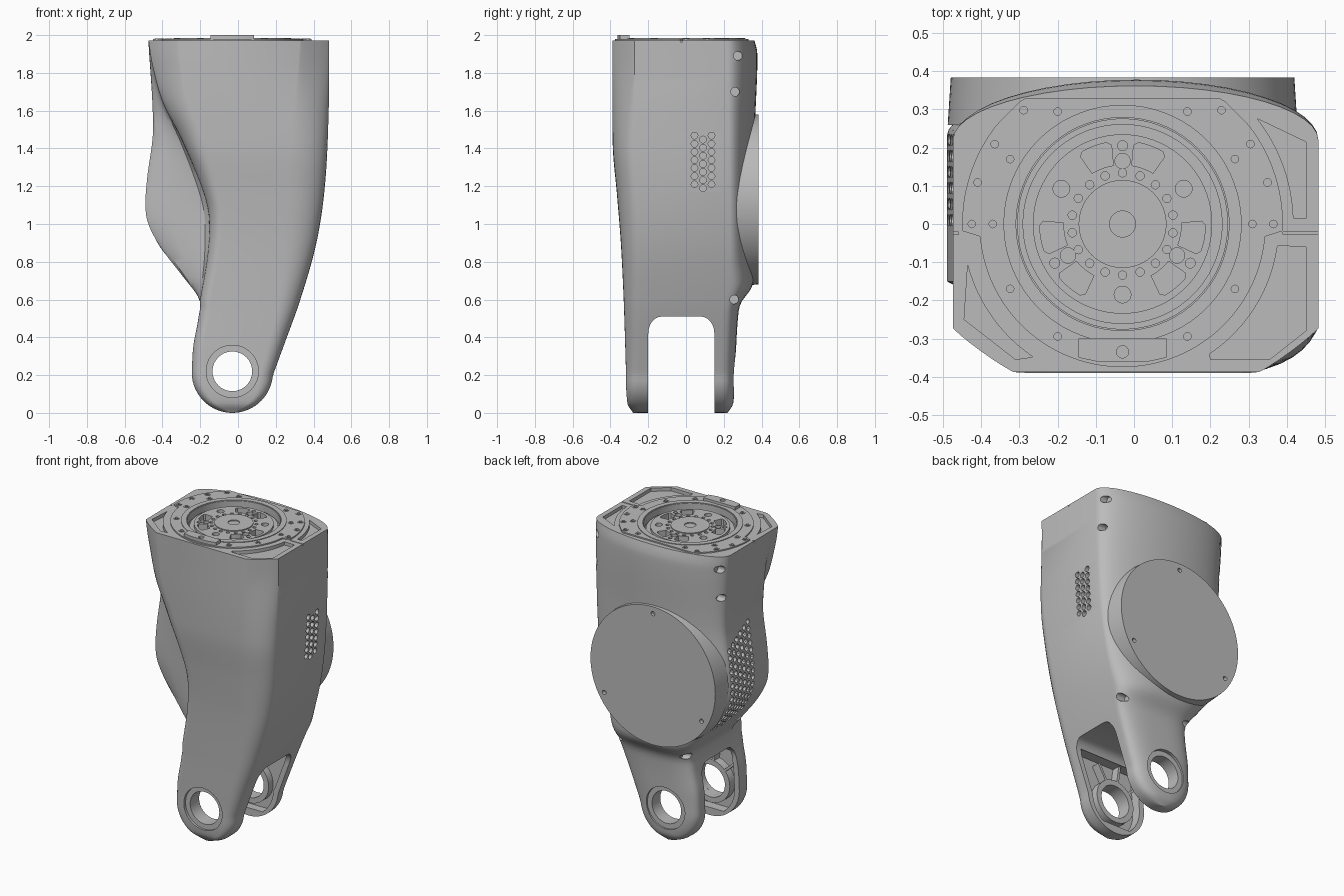
import bpy, bmesh, math
from math import sin, cos, radians
from mathutils import Vector, Matrix

if "Cube" in bpy.data.objects:
    bpy.data.objects.remove(bpy.data.objects["Cube"])

grey = bpy.data.materials.new("plain grey")
grey.use_nodes = True
grey.diffuse_color = (0.5, 0.5, 0.5, 1)
grey.node_tree.nodes["Principled BSDF"].inputs["Base Color"].default_value = (0.5, 0.5, 0.5, 1)

MID = -0.03          # shared x centre of the joint, cover and flange
PIN = 0.22           # height of the fork pin
DISC = 1.13          # height of the round back cover
TOP = 1.972          # height of the top face


def place(axis, u, v, w):
    return {"x": (w, u, v), "y": (u, w, v), "z": (u, v, w)}[axis]


def finish(name, bm):
    bmesh.ops.recalc_face_normals(bm, faces=bm.faces)
    mesh = bpy.data.meshes.new(name)
    bm.to_mesh(mesh)
    bm.free()
    mesh.materials.append(grey)
    obj = bpy.data.objects.new(name, mesh)
    bpy.context.collection.objects.link(obj)
    return obj


def cut(target, bm):
    cutter = finish("cutter", bm)
    cutter.hide_render = True
    mod = target.modifiers.new("cut", "BOOLEAN")
    mod.operation, mod.solver, mod.object = "DIFFERENCE", "EXACT", cutter
    bpy.context.view_layer.objects.active = target
    bpy.ops.object.modifier_apply(modifier=mod.name)
    bpy.data.objects.remove(cutter)


def prism(bm, pts, axis, lo, hi):
    a, b = [[bm.verts.new(place(axis, u, v, w)) for u, v in pts] for w in (lo, hi)]
    bm.faces.new(a)
    bm.faces.new(b)
    for i in range(len(a)):
        bm.faces.new((a[i - 1], a[i], b[i], b[i - 1]))


def cyl(bm, p, q, r, r2=None, n=20):
    p, q = Vector(p), Vector(q)
    m = Matrix.Translation((p + q) / 2) @ (q - p).to_track_quat("Z", "Y").to_matrix().to_4x4()
    bmesh.ops.create_cone(bm, cap_ends=True, segments=n, radius1=r, radius2=r2 or r,
                          depth=(q - p).length, matrix=m)


def tube(bm, centre, axis, lo, hi, inner, outer, n=72):
    # outer may be a radius or a rule giving the radius at an angle
    loops = []
    for i in range(n):
        t = math.tau * i / n
        big = outer(t) if callable(outer) else outer
        loops.append([bm.verts.new(place(axis, centre[0] + r * cos(t), centre[1] + r * sin(t), w))
                      for r, w in ((inner, lo), (big, lo), (big, hi), (inner, hi))])
    for i in range(n):
        for k in range(4):
            bm.faces.new((loops[i - 1][k - 1], loops[i - 1][k], loops[i][k], loops[i][k - 1]))


def polar(r, deg):
    return MID + r * cos(radians(deg)), r * sin(radians(deg))


def arc(r, start, end, n=12):
    return [polar(r, start + (end - start) * i / n) for i in range(n + 1)]


def curve(*keys):
    # smooth value along height
    def slope(i):
        a, b = keys[max(i - 1, 0)], keys[min(i + 1, len(keys) - 1)]
        return (b[1] - a[1]) / (b[0] - a[0])

    def at(z):
        z = min(max(z, keys[0][0]), keys[-1][0])
        i = max(k for k in range(len(keys) - 1) if keys[k][0] <= z)
        (za, a), (zb, b) = keys[i], keys[i + 1]
        h = zb - za
        t = (z - za) / h
        return (a + (b - a) * t * t * (3 - 2 * t)
                + h * t * (1 - t) * ((1 - t) * slope(i) - t * slope(i + 1)))
    return at


# Housing outline curves along height
right = curve((.2, .185), (.35, .24), (.6, .33), (.9, .415), (1.2, .46), (1.6, .48), (1.98, .483))
bulge = curve((.2, -.245), (.35, -.237), (.5, -.21), (.6, -.205), (.72, -.29), (.87, -.405),
              (1, -.475), (1.1, -.49), (1.25, -.48), (1.5, -.45), (1.98, -.475))
left = curve((.2, -.245), (.35, -.237), (.6, -.2), (.85, -.16), (1.05, -.155), (1.2, -.195),
             (1.45, -.3), (1.65, -.4), (1.85, -.455), (1.98, -.475))
front = curve((0, -.28), (.05, -.31), (.3, -.32), (.6, -.33), (.9, -.345), (1.15, -.365),
              (1.42, -.388), (1.98, -.388))
back = curve((0, .22), (.05, .25), (.3, .263), (.5, .275), (.58, .29), (.67, .35), (.8, .36),
             (1.5, .365), (1.9, .378), (1.98, .36))
shoulder = curve((0, .17), (.5, .19), (.7, .23), (1.98, .22))
back_power = curve((0, 3), (.5, 3), (.8, 2), (1.98, 2))
corner_power = curve((0, 2), (1.3, 2), (1.8, 1.2), (1.98, 1.1))
right_corner = curve((0, .05), (.5, .1), (1.2, .2), (1.98, .155))
left_corner = curve((0, .05), (1, .07), (1.5, .12), (1.98, .16))
corner_depth = curve((0, .05), (.5, .09), (1.2, .12), (1.98, .115))


def super_point(t, p):
    return [math.copysign(abs(f) ** (2 / p), f) for f in (cos(t), sin(t))]


def section(z, xb, xl, xr):
    yf, yb, ys, p = front(z), back(z), shoulder(z), corner_power(z)
    xl = max(xl, xb)
    rl, rr = min(left_corner(z), .35 * (xr - xl)), min(right_corner(z), .35 * (xr - xl))
    dl, dr = min(corner_depth(z), -.26 - yf), corner_depth(z)
    pts = []
    for i in range(9):      # front left corner
        c, s = super_point(math.pi / 2 * i / 8, p)
        pts.append((xl + rl * (1 - c), yf + dl * (1 - s)))
    for i in range(9):      # front right corner
        c, s = super_point(math.pi / 2 * (1 - i / 8), p)
        pts.append((xr - rr * (1 - c), yf + dr * (1 - s)))
    for i in range(25):     # rounded back
        c, s = super_point(math.pi * i / 24, back_power(z))
        pts.append(((xr + xb) / 2 + (xr - xb) / 2 * c, ys + (yb - ys) * s))
    # side pad stepping forward into the slimmer front
    for f, y in ((0, -.15), (.1, -.168), (.4, -.185), (.75, -.2), (.93, -.217), (1, -.245)):
        pts.append((xb + (xl - xb) * f, y))
    pts.reverse()
    return pts[::-1]


# Main housing loft, rounded at the foot
bm = bmesh.new()
rings = []
for i in range(14):
    a = radians(3 + 87 * i / 14)
    z, w = .215 * (1 - cos(a)), .215 * sin(a)
    rings.append((z, section(z, MID - w, MID - w, MID + w)))
for i in range(71):
    z = .215 + (TOP - .215) * i / 70
    rings.append((z, section(z, bulge(z), left(z), right(z))))
loops = [[bm.verts.new((x, y, z)) for x, y in pts] for z, pts in rings]
bm.faces.new(loops[0])
bm.faces.new(loops[-1])
for a, b in zip(loops, loops[1:]):
    for i in range(len(a)):
        bm.faces.new((a[i - 1], a[i], b[i], b[i - 1]))
housing = finish("housing", bm)

# Fork slot with a rounded roof
bm = bmesh.new()
roof = [(-.025 + sx * (.105 + .07 * cos(t)), .42 + .09 * sin(t))
        for sx, order in ((1, range(7)), (-1, range(6, -1, -1)))
        for t in [radians(15 * k) for k in order]]
prism(bm, [(.15, -.1)] + roof + [(-.2, -.1)], "x", -1, 1)
cut(housing, bm)

# Hollow inner faces of both fork legs
heights = [.05 + .42 * i / 16 for i in range(17)]


def inset(z, side):
    if z < .215:
        return MID + side * max(math.sqrt(.215 ** 2 - (.215 - z) ** 2) - .035, .05)
    return right(z) - .035 if side > 0 else left(z) + .035


outline = [(inset(z, 1), z) for z in heights] + [(inset(z, -1), z) for z in reversed(heights)]
bm = bmesh.new()
prism(bm, outline, "y", -.262, -.19)
prism(bm, outline, "y", .14, .205)
cut(housing, bm)

# Pin bore and its outer counterbores
bm = bmesh.new()
cyl(bm, (MID, -1, PIN), (MID, 1, PIN), .105, n=64)
cut(housing, bm)
bm = bmesh.new()
cyl(bm, (MID, -1, PIN), (MID, -.3, PIN), .138, n=64)
cyl(bm, (MID, 1, PIN), (MID, .243, PIN), .138, n=64)
cut(housing, bm)

# Vent grids on both sides and countersunk screws on the shoulders
bm = bmesh.new()
for col in range(3):
    for row in range(7):
        y, z = .045 + .045 * col, 1.21 + .043 * row - (.021 if col == 1 else 0)
        cyl(bm, (right(z) - .04, y, z), (.6, y, z), .018, n=12)
for col in range(6):
    for row in range(18):
        y, z = .01 + .042 * col, .75 + .044 * row + .022 * (col % 2)
        if .85 - .3 * y < z < 1.46 - .4 * y:
            cyl(bm, (bulge(z) + .04, y, z), (-.6, y, z), .016, n=12)
for z, y in ((1.89, .275), (1.7, .26), (.6, .255)):
    cyl(bm, (right(z) - .06, y, z), (.7, y, z), .023)
    cyl(bm, (bulge(z) + .06, y, z), (-.7, y, z), .023)
cut(housing, bm)

# Top recess, corner pockets and seams
bm = bmesh.new()
cyl(bm, (MID, 0, 1.9), (MID, 0, 2.1), .28, n=72)
prism(bm, arc(.41, -8, -56) + [(.2, -.355), (.355, -.355), (.45, -.28), (.45, -.06)], "z", 1.95, 2.1)
prism(bm, arc(.42, -165, -124) + [(-.31, -.355), (-.445, -.25)], "z", 1.95, 2.1)
prism(bm, arc(.448, 2, 38) + [(.45, .215), (.45, .015)], "z", 1.95, 2.1)
for a, b in ((.39, .6), (-.6, -.46)):
    prism(bm, [(a, -.027), (b, -.027), (b, -.021), (a, -.021)], "z", 1.96, 2.1)
cut(housing, bm)

# Bearing bosses and ribs inside the legs
for side, lo, hi in (("front", -.265, -.208), ("back", .158, .208)):
    bm = bmesh.new()
    tube(bm, (MID, PIN), "y", lo, hi, .105, .14)
    finish(side + "_bearing_boss", bm)
    bm = bmesh.new()
    for deg in (60, 98, 138):
        d = Vector((cos(radians(deg)), sin(radians(deg))))
        n = Vector((-d.y, d.x)) * .008
        o = Vector((MID, PIN))
        a, b = o + d * .135, o + d * .25
        prism(bm, [a + n, a - n, b - n, b + n], "y", lo, hi)
    finish(side + "_leg_ribs", bm)

# Round back cover with three screw holes
bm = bmesh.new()
cyl(bm, (MID, .26, DISC), (MID, .384, DISC), .458, .45, n=96)
cover = finish("back_cover", bm)
bm = bmesh.new()
for deg in (90, 210, 330):
    x, z = polar(.405, deg)
    cyl(bm, (x, .36, DISC + z), (x, .5, DISC + z), .014)
cut(cover, bm)


# Top flange: clipped octagon at the back, round at the front
def flange_radius(t):
    if sin(t) < -.08:
        return .375
    return min(.42, .59 / (abs(cos(t)) + abs(sin(t))), .33 / max(sin(t), .01))


bm = bmesh.new()
tube(bm, (MID, 0), "z", 1.93, 1.98, .275, flange_radius, n=144)
flange = finish("top_flange", bm)
screws = [polar(.395, a) for a in (0, 16, 32, 49, 131, 148, 164, 180)]
screws += [polar(.34, a) for a in range(0, 360, 30) if a not in (90, 270)]
bm, heads = bmesh.new(), bmesh.new()
for x, y in screws:
    cyl(bm, (x, y, 1.955), (x, y, 2.1), .01, n=12)
    tube(heads, (x, y), "z", 1.972, 1.983, .01, .018, n=16)
cut(flange, bm)
finish("flange_screws", heads)
bm = bmesh.new()
tube(bm, (MID, 0), "z", 1.93, 1.984, .279, .312)
finish("bearing_ring", bm)

# Rotor with six windows and bolt holes
bm = bmesh.new()
cyl(bm, (MID, 0, 1.89), (MID, 0, 1.962), .235, n=72)
rotor = finish("rotor", bm)
bm = bmesh.new()
for base in (90, -30, -150):
    for a in (base - 20, base + 20):
        prism(bm, arc(.217, a - 9, a + 9) + [polar(.208, a + 12)] + arc(.155, a + 11, a - 11)
              + [polar(.208, a - 12)], "z", 1.915, 2.1)
    for r, a, size in ((.165, base, .02), (.205, base, .013), (.185, base + 60, .022)):
        cyl(bm, (*polar(r, a), 1.935), (*polar(r, a), 2.1), size)
for i in range(18):
    cyl(bm, (*polar(.134, 20 * i + 10), 1.935), (*polar(.134, 20 * i + 10), 2.1), .011, n=12)
cut(rotor, bm)
bm = bmesh.new()
tube(bm, (MID, 0), "z", 1.89, 1.945, .23, .262)
finish("rotor_rim", bm)
bm = bmesh.new()
tube(bm, (MID, 0), "z", 1.95, 1.968, .034, .115)
finish("hub", bm)

# Locating key at the front of the flange
bm = bmesh.new()
prism(bm, [(-.145, -.3), (-.145, -.35), (-.09, -.362), (.03, -.362), (.085, -.35), (.085, -.3)],
      "z", 1.95, 2)
key = finish("locating_key", bm)
bm = bmesh.new()
cyl(bm, (MID, -.335, 1.98), (MID, -.335, 2.1), .016)
cut(key, bm)

for obj in bpy.context.scene.objects:
    obj.select_set(obj.type == "MESH")
bpy.context.view_layer.objects.active = housing
bpy.ops.object.shade_smooth_by_angle(angle=radians(30))
